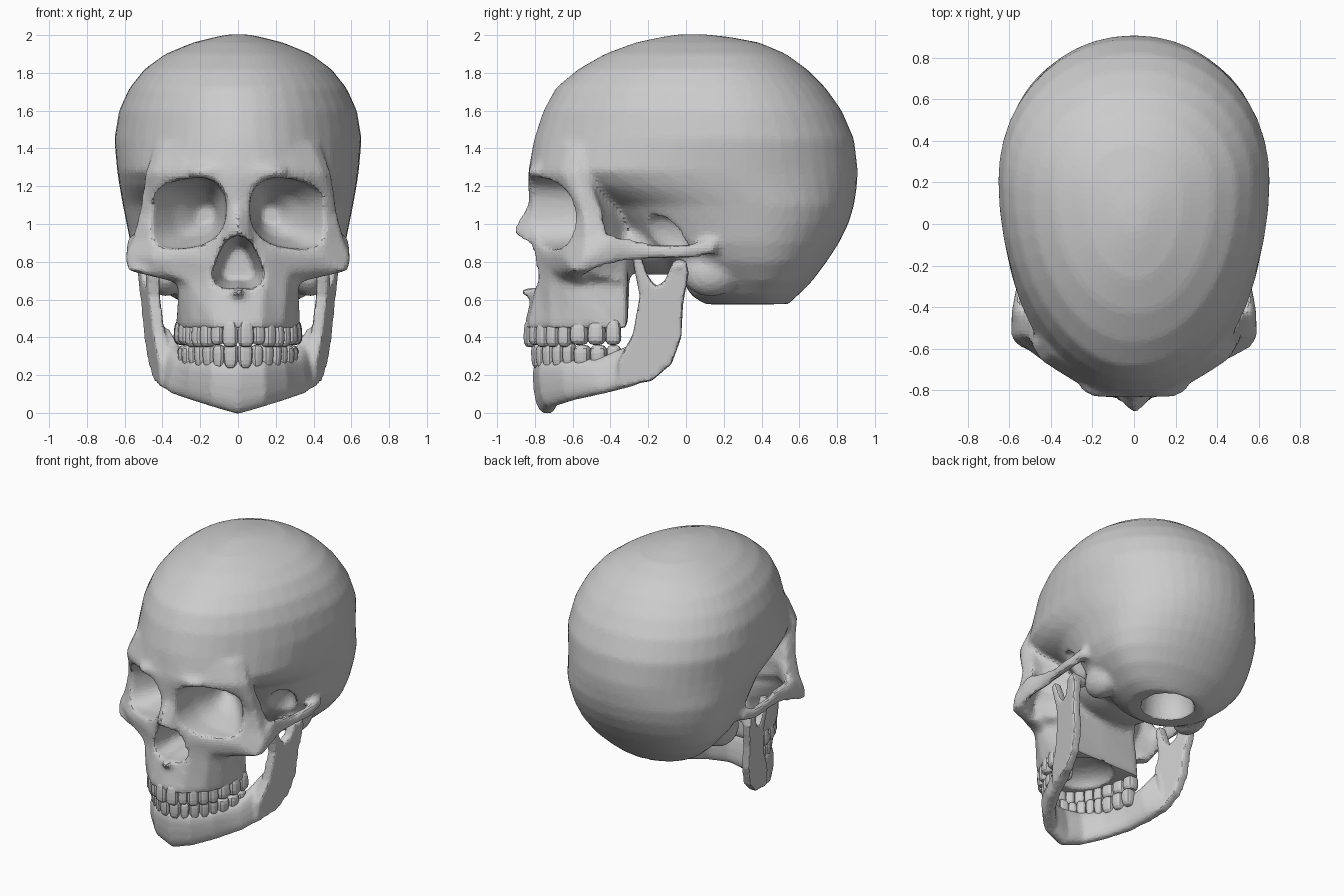
import bpy, bmesh, math
from mathutils import Matrix, Vector

if "Cube" in bpy.data.objects:
    bpy.data.objects.remove(bpy.data.objects["Cube"])

def power(v, e):
    return math.copysign(abs(v) ** e, v)

def make_object(name, bm):
    bmesh.ops.recalc_face_normals(bm, faces=bm.faces)
    me = bpy.data.meshes.new(name)
    bm.to_mesh(me)
    bm.free()
    ob = bpy.data.objects.new(name, me)
    bpy.context.collection.objects.link(ob)
    return ob

def loft(bm, rings):
    rows = [[bm.verts.new(p) for p in ring] for ring in rings]
    n = len(rows[0])
    for a, b in zip(rows, rows[1:]):
        for i in range(n):
            j = (i + 1) % n
            bm.faces.new((a[i], a[j], b[j], b[i]))
    bm.faces.new(rows[0][::-1])
    bm.faces.new(rows[-1])

def loft_mirrored(bm, slices):
    """Each slice: z, then half outline from centre front to centre back."""
    rings = []
    for z, pts in slices:
        full = pts + [(-x, y) for x, y in reversed(pts[1:-1])]
        rings.append([(x, y, z) for x, y in full])
    loft(bm, rings)

def tube_y(bm, stations, side, n=2.0, slant=0.0, count=28):
    """Superellipse sections (y, x, z, rx, rz) strung along y."""
    rings = []
    for y, cx, cz, rx, rz in stations:
        ring = []
        for i in range(count):
            a = math.tau * i / count
            dx = rx * power(math.cos(a), 2 / n)
            dz = rz * power(math.sin(a), 2 / n) - slant * dx
            ring.append((side * (cx + dx), y, cz + dz))
        rings.append(ring)
    loft(bm, rings)

def ellipsoid(bm, centre, radii):
    m = Matrix.Translation(centre) @ Matrix.Diagonal((*radii, 1))
    bmesh.ops.create_uvsphere(bm, u_segments=24, v_segments=14, radius=1, matrix=m)

def fuse(ob, voxel):
    m = ob.modifiers.new("fuse", 'REMESH')
    m.mode = 'VOXEL'
    m.voxel_size = voxel

def finish(ob, voxel, cutters=(), smooth=5, ratio=0.35):
    """Fuse the parts, carve the cutters, soften, reduce to facets, then bake."""
    fuse(ob, voxel)
    for c in cutters:
        m = ob.modifiers.new("carve", 'BOOLEAN')
        m.operation, m.solver, m.object = 'DIFFERENCE', 'EXACT', c
        c.hide_render = True
    if cutters:
        fuse(ob, voxel)
    m = ob.modifiers.new("soften", 'SMOOTH')
    m.factor, m.iterations = 0.5, smooth
    ob.modifiers.new("facets", 'DECIMATE').ratio = ratio
    bpy.context.view_layer.update()
    dg = bpy.context.evaluated_depsgraph_get()
    me = bpy.data.meshes.new_from_object(ob.evaluated_get(dg))
    ob.modifiers.clear()
    ob.data = me
    for c in cutters:
        bpy.data.objects.remove(c)

# Braincase: horizontal slices (z, front y, back y, half width)
skull = bmesh.new()
case = [(.575, .10, .54, .27), (.62, .03, .59, .36), (.70, -.02, .67, .45),
        (.80, -.15, .745, .53), (.90, -.28, .81, .57), (1.0, -.36, .86, .59),
        (1.1, -.45, .89, .61), (1.2, -.70, .905, .628), (1.28, -.835, .91, .64),
        (1.45, -.805, .89, .655), (1.6, -.755, .825, .63), (1.72, -.69, .74, .575),
        (1.82, -.57, .64, .495), (1.9, -.43, .53, .385), (1.96, -.27, .39, .24),
        (1.99, -.13, .23, .12), (2.004, -.04, .10, .05)]
rings = []
for z, f, b, w in case:
    yc = f + (b - f) * .6
    ring = []
    for i in range(44):
        a = math.tau * i / 44
        e = .97 if math.cos(a) > 0 else (.91 if z < 1.4 else 1.02)
        s, c = power(math.sin(a), e), power(math.cos(a), e)
        ring.append((w * s, yc + c * ((b - yc) if c > 0 else (yc - f)), z))
    rings.append(ring)
loft(skull, rings)

# Face: brow, orbit frames, cheekbones and upper jaw
face = [
    (1.27, [(0, -.835), (.12, -.835), (.31, -.75), (.45, -.66), (.495, -.585),
            (.475, -.52), (.40, -.47), (.25, -.35), (0, -.35)]),
    (1.05, [(0, -.83), (.06, -.81), (.25, -.70), (.45, -.59), (.525, -.54),
            (.51, -.44), (.42, -.43), (.25, -.33), (0, -.33)]),
    (.92, [(0, -.84), (.08, -.82), (.26, -.72), (.45, -.62), (.56, -.53),
           (.55, -.40), (.43, -.45), (.26, -.32), (0, -.32)]),
    (.82, [(0, -.80), (.13, -.80), (.28, -.73), (.46, -.65), (.60, -.54),
           (.57, -.41), (.43, -.54), (.27, -.31), (0, -.30)]),
    (.75, [(0, -.79), (.14, -.79), (.27, -.72), (.42, -.65), (.57, -.59),
           (.56, -.50), (.41, -.56), (.27, -.31), (0, -.30)]),
    (.69, [(0, -.80), (.14, -.79), (.26, -.72), (.31, -.64), (.32, -.59),
           (.315, -.55), (.30, -.50), (.28, -.31), (0, -.30)]),
    (.45, [(0, -.86), (.12, -.84), (.24, -.73), (.30, -.61), (.32, -.51),
           (.33, -.44), (.33, -.38), (.30, -.31), (0, -.31)])]
loft_mirrored(skull, [(1.42, [(x * .88, y * .95) for x, y in face[0][1]])] + face)

# Nasal bones and nasal spine
loft_mirrored(skull, [(1.22, [(0, -.84), (.05, -.82), (.06, -.70), (0, -.70)]),
                      (1.12, [(0, -.83), (.045, -.80), (.06, -.70), (0, -.70)]),
                      (.96, [(0, -.92), (.06, -.86), (.09, -.74), (0, -.74)]),
                      (.91, [(0, -.89), (.08, -.85), (.11, -.74), (0, -.74)])])
ellipsoid(skull, (0, -.81, .64), (.035, .07, .03))

# Skull base, mastoids, brow ridges and cheek arches
ellipsoid(skull, (0, -.14, .89), (.33, .34, .16))
for s in (1, -1):
    ellipsoid(skull, (s * .38, .13, .74), (.10, .15, .125))
    ellipsoid(skull, (s * .14, -.765, 1.275), (.13, .075, .045))
    tube_y(skull, [(-.55, .56, .80, .035, .06), (-.42, .56, .865, .03, .085),
                   (-.30, .54, .865, .027, .06), (-.15, .55, .85, .027, .042),
                   (0, .565, .855, .03, .042), (.16, .55, .88, .03, .04)], s, count=16)
cranium = make_object("cranium", skull)

# Cutters: orbits, nose opening, base opening, palate, hollows inside the arches
cutters = []
for s in (1, -1):
    bm = bmesh.new()
    tube_y(bm, [(-.97, .268, 1.055, .215, .195), (-.62, .275, 1.055, .205, .18),
                (-.45, .22, 1.05, .12, .12), (-.34, .17, 1.05, .05, .05)], s, 2.5, .13)
    cutters.append(make_object("orbit_cutter", bm))
bm = bmesh.new()
pear = [(0, .94), (.06, .915), (.105, .83), (.135, .74), (.12, .68), (.06, .655), (0, .665)]
pear += [(-x, z) for x, z in reversed(pear[1:-1])]
loft(bm, [[(x * k, y, .78 + (z - .78) * k) for x, z in pear]
          for y, k in ((-1, 1), (-.75, 1), (-.48, .65))])
cutters.append(make_object("nose_cutter", bm))
for name, c, r in (("base_cutter", (0, .35, .60), (.18, .17, .28)),
                   ("palate_cutter", (0, -.53, .44), (.20, .21, .11)),
                   ("hollow_cutter", (.44, -.13, .91), (.07, .15, .14)),
                   ("hollow_cutter", (-.44, -.13, .91), (.07, .15, .14))):
    bm = bmesh.new()
    ellipsoid(bm, c, r)
    cutters.append(make_object(name, bm))
finish(cranium, .018, cutters)

# Lower jaw body: horseshoe of sections (bottom point, top point, half thickness)
jaw = bmesh.new()
half = [((0, -.735, -.008), (0, -.765, .28), .06), ((.13, -.71, .03), (.13, -.735, .28), .055),
        ((.24, -.60, .065), (.23, -.62, .28), .05), ((.34, -.44, .10), (.29, -.46, .29), .05),
        ((.39, -.28, .14), (.33, -.30, .36), .05), ((.42, -.15, .20), (.38, -.22, .46), .035)]
rings = []
for b, t, h in [((-b[0], *b[1:]), (-t[0], *t[1:]), h) for b, t, h in half[:0:-1]] + half:
    b, t = Vector(b), Vector(t)
    out = Vector((b.x, b.y + .2, 0)).normalized()
    angles = [math.tau * i / 16 for i in range(16)]
    rings.append([b.lerp(t, .5 + .5 * power(math.cos(a), .75)) + out * h * power(math.sin(a), .75)
                  for a in angles])
loft(jaw, rings)

# Rami with coronoid process, notch and condyle
ramus = [(-.36, .27), (-.28, .42), (-.245, .62), (-.29, .84), (-.245, .85), (-.20, .72),
         (-.155, .67), (-.11, .70), (-.08, .78), (0, .81), (.015, .74), (-.015, .58),
         (-.025, .4), (-.075, .26), (-.18, .17), (-.36, .135)]
for s in (1, -1):
    loft(jaw, [[(s * (.41 + .085 * z + .2 * (y + .15) + d), y, z) for y, z in ramus]
               for d in (-.035, .03)])
    ellipsoid(jaw, (s * .46, -.035, .775), (.08, .042, .04))
finish(make_object("lower_jaw", jaw), .013, smooth=7)

# Teeth: rounded blocks (width, half depth) spaced along an elliptical arch
SIZES = [(.078, .033), (.062, .032), (.07, .038), (.065, .045),
         (.065, .046), (.09, .053), (.09, .053), (.08, .048)]

def teeth(name, a, b, back, z_neck, z_tip):
    bm = bmesh.new()
    path = [Vector((a * math.sin(t * math.pi / 600), back - b * math.cos(t * math.pi / 600), 0))
            for t in range(301)]
    run = [0]
    for p, q in zip(path, path[1:]):
        run.append(run[-1] + (q - p).length)
    scale, at = run[-1] / sum(w for w, d in SIZES), 0
    for k, (w, d) in enumerate(SIZES):
        w *= scale
        i = next(i for i, r in enumerate(run) if r >= at + w / 2)
        at += w
        along = (path[min(i + 1, 300)] - path[i - 1]).normalized()
        out = Vector((along.y, -along.x, 0))
        tip = z_tip + (z_neck - z_tip) * (.08 if k in (1, 5, 6, 7) else 0)
        for s in (1, -1):
            for v in bmesh.ops.create_uvsphere(bm, u_segments=16, v_segments=10, radius=1)['verts']:
                c = v.co / sum(abs(e) ** 3.2 for e in v.co) ** (1 / 3.2)
                taper = .95 + .1 * c.z
                p = path[i] + along * (c.x * w * .53 * taper) + out * (c.y * d * taper)
                v.co = (s * p.x, p.y, z_neck + (tip - z_neck) * (c.z + 1) / 2)
    return make_object(name, bm)

teeth("upper_teeth", .295, .485, -.345, .495, .348)
teeth("lower_teeth", .275, .445, -.345, .235, .37)
